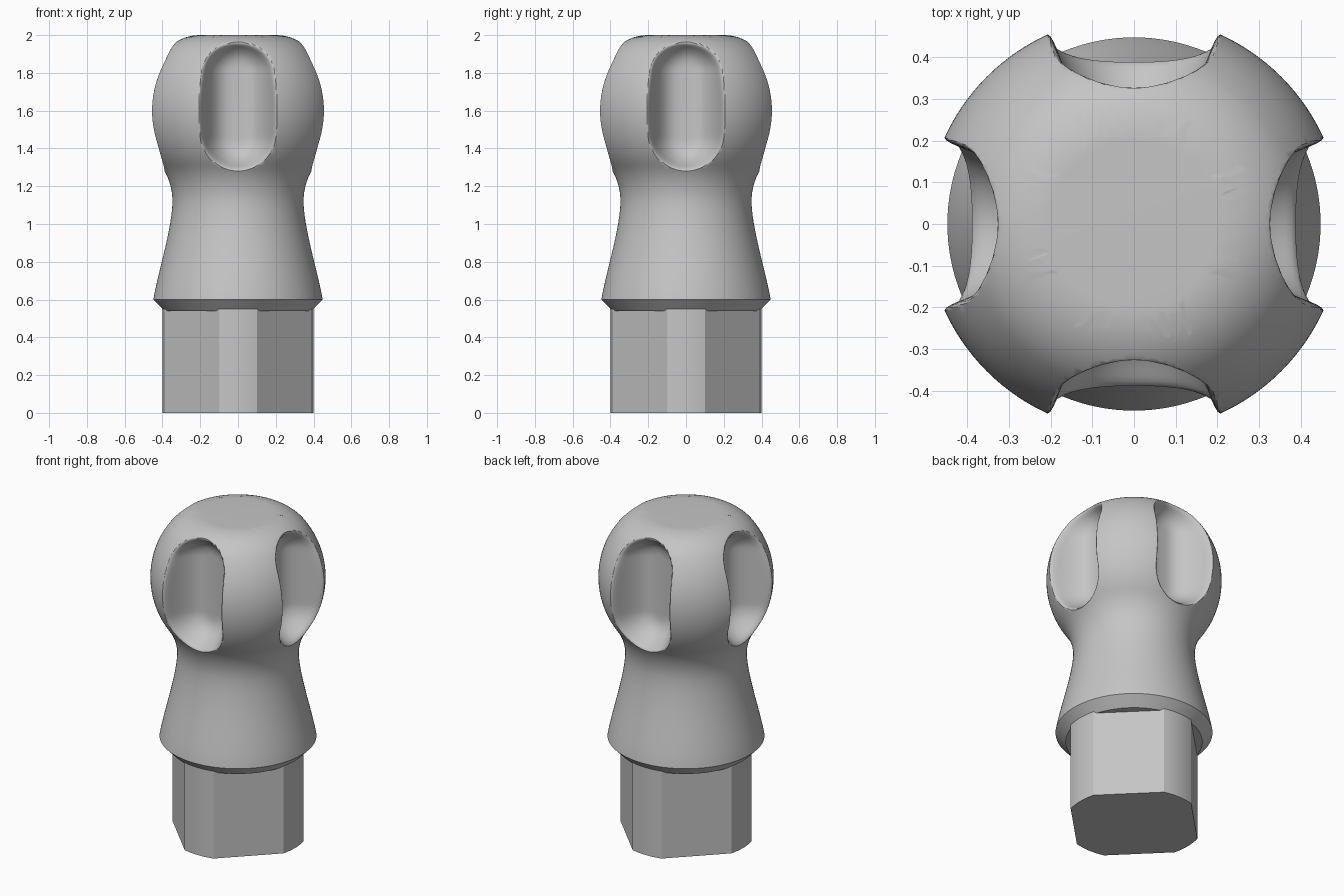
import bpy, bmesh
from math import sin, cos, pi, radians, sqrt, acos
from mathutils import Matrix
from mathutils.geometry import interpolate_bezier

if "Cube" in bpy.data.objects:
    bpy.data.objects.remove(bpy.data.objects["Cube"])

GREY = (0.56, 0.56, 0.56, 1)
mat = bpy.data.materials.new("grey")
mat.use_nodes = True
mat.diffuse_color = GREY
mat.node_tree.nodes["Principled BSDF"].inputs["Base Color"].default_value = GREY


def loft(name, rings):
    """Skin a stack of closed rings and cap both ends."""
    bm = bmesh.new()
    loops = [[bm.verts.new(p) for p in ring] for ring in rings]
    for a, b in zip(loops, loops[1:]):
        for i in range(len(a)):
            j = (i + 1) % len(a)
            bm.faces.new((a[i], a[j], b[j], b[i]))
    bm.faces.new(loops[0])
    bm.faces.new(loops[-1])
    bmesh.ops.recalc_face_normals(bm, faces=bm.faces)
    mesh = bpy.data.meshes.new(name)
    bm.to_mesh(mesh)
    bm.free()
    mesh.materials.append(mat)
    obj = bpy.data.objects.new(name, mesh)
    bpy.context.collection.objects.link(obj)
    return obj


def arc(cr, cz, rad, start, end, n):
    """Profile points (radius, height) along a circular arc, in degrees."""
    angles = [radians(start + (end - start) * i / n) for i in range(n + 1)]
    return [(cr + rad * cos(a), cz + rad * sin(a)) for a in angles]


def smooth(obj, angle):
    bpy.ops.object.select_all(action="DESELECT")
    obj.select_set(True)
    bpy.context.view_layer.objects.active = obj
    bpy.ops.object.shade_smooth_by_angle(angle=radians(angle))


# Body: collar, flared skirt, concave neck, ball head and flattened top
skirt = interpolate_bezier((0.448, 0.6, 0), (0.43, 0.72, 0), (0.347, 0.98, 0), (0.347, 1.12, 0), 14)
profile = [(0.39, 0.54)] + [(p.x, p.y) for p in skirt]
profile += arc(0.676, 1.12, 0.329, 180, 144.6, 8)[1:]
profile += arc(0, 1.6, 0.5, -35.4, 36.87, 32)[1:]
profile += arc(0.2, 1.75, 0.25, 36.87, 90, 16)[1:]
SEG = 128
body = loft("handle_body", [[(r * cos(2 * pi * i / SEG), r * sin(2 * pi * i / SEG), z)
                             for i in range(SEG)] for r, z in profile])


# Finger grooves: upright scoops whose lips blend into the head
WIDTH, FLOOR, DEPTH, BLEND = 0.2, 0.25, 0.21, 0.05
LOW, HIGH = 1.465, 1.81


def body_radius(z):
    for (r0, z0), (r1, z1) in zip(profile, profile[1:]):
        if z0 <= z <= z1:
            return r0 + (r1 - r0) * (z - z0) / (z1 - z0)
    return profile[-1][0]


def slot_outline(rad):
    """Upright stadium of (x, z) points, with its straight sides subdivided."""
    pts = []
    for side in (1, -1):
        middle, span = (LOW + HIGH) / 2, side * (HIGH - LOW) / 2
        pts += [(side * rad, middle - span + 2 * span * i / 12) for i in range(1, 12)]
        pts += [(side * rad * cos(pi * i / 28), middle + span + side * rad * sin(pi * i / 28))
                for i in range(29)]
    return pts


def groove_ring(u):
    """Scoop depth at a share u of the half width, rounded off at the lip."""
    ring = []
    for x, z in slot_outline(WIDTH * u):
        skin = -sqrt(max(body_radius(z) ** 2 - x * x, 0))
        scoop = -(FLOOR + DEPTH * u ** 3)
        h = max(BLEND - abs(skin - scoop), 0) / BLEND
        ring.append((x, max(skin, scoop) + h * h * BLEND / 4 - 0.003, z))
    return ring


STEPS = 28
rings = [groove_ring(0.04 + 1.08 * k / STEPS) for k in range(STEPS + 1)]
rings.append([(x, -0.7, z) for x, y, z in rings[-1]])
cutters = []
for side in range(4):
    cutter = loft("groove_cutter", rings)
    cutter.data.transform(Matrix.Rotation(side * pi / 2, 4, "Z"))
    cutter.hide_render = True
    cutters.append(cutter)
    cut = body.modifiers.new("groove", "BOOLEAN")
    cut.operation = "DIFFERENCE"
    cut.solver = "EXACT"
    cut.object = cutter

# Bake the cuts, then remove the cutters
graph = bpy.context.evaluated_depsgraph_get()
baked = bpy.data.meshes.new_from_object(body.evaluated_get(graph))
body.modifiers.clear()
body.data = baked
for cutter in cutters:
    bpy.data.objects.remove(cutter)
smooth(body, 40)

# Shank: square set cornerwise, its corners rounded to a circle
R, FLAT = 0.4, 0.345
half = pi / 4 - acos(FLAT / R)
outline = []
for corner in range(4):
    for i in range(9):
        a = corner * pi / 2 + half * (i / 4 - 1)
        outline.append((R * cos(a), R * sin(a)))
shank = loft("square_shank", [[(x, y, z) for x, y in outline] for z in (0, 0.56)])
smooth(shank, 20)
